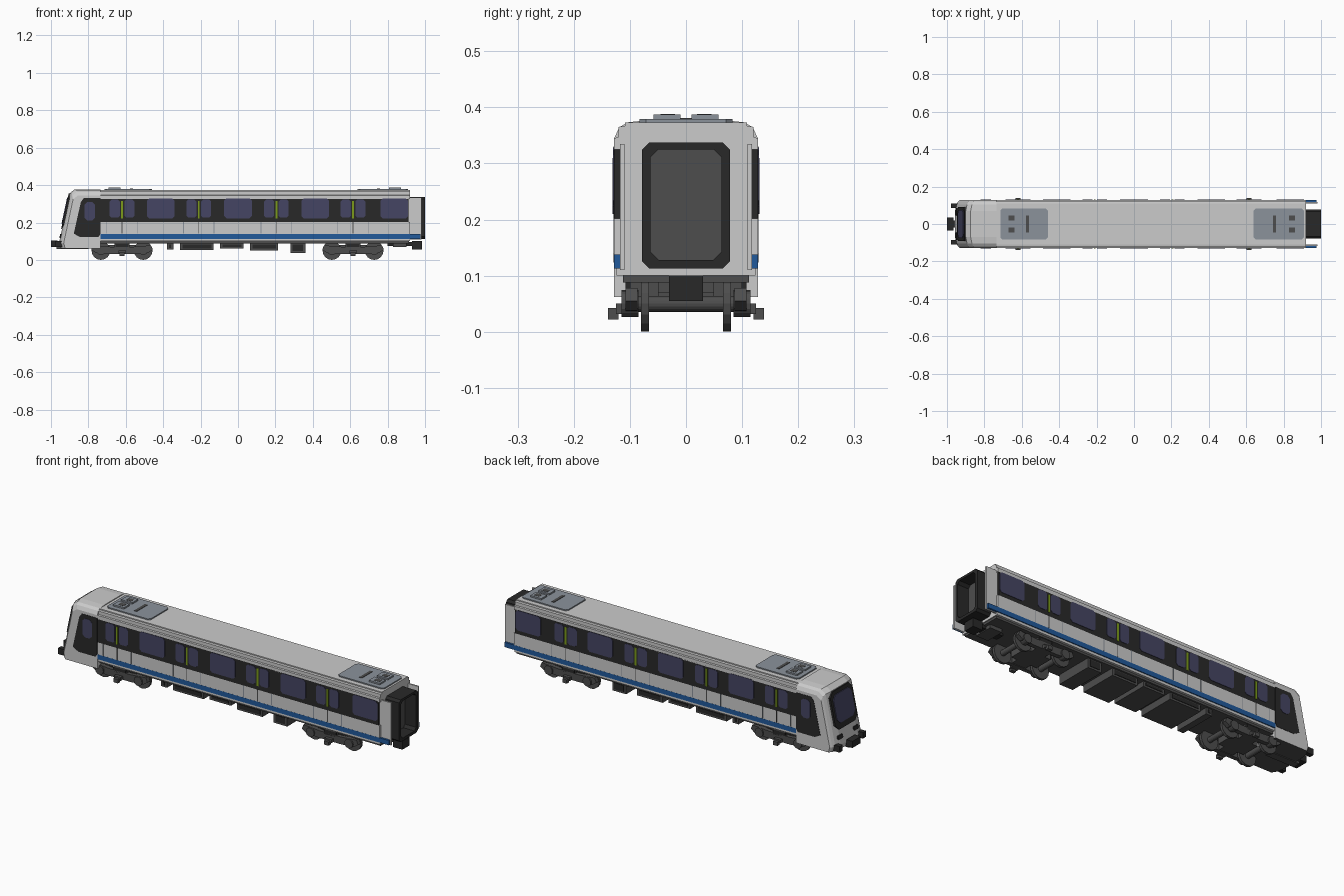
import bpy, bmesh, math

if "Cube" in bpy.data.objects:
    bpy.data.objects.remove(bpy.data.objects["Cube"])


def material(name, rgb):
    m = bpy.data.materials.new(name)
    m.use_nodes = True
    m.diffuse_color = (*rgb, 1)
    m.node_tree.nodes["Principled BSDF"].inputs["Base Color"].default_value = (*rgb, 1)
    return m


WHITE = material("light grey paint", (0.60, 0.60, 0.60))
BLACK = material("black trim", (0.022, 0.022, 0.022))
DARK = material("underframe grey", (0.075, 0.075, 0.075))
GLASS = material("violet glass", (0.06, 0.06, 0.125))
BLUE = material("blue stripe", (0.015, 0.10, 0.33))
GREEN = material("green door edge", (0.20, 0.33, 0.01))
STEEL = material("blue grey metal", (0.26, 0.29, 0.33))


def finish(name, bm, mat):
    bmesh.ops.recalc_face_normals(bm, faces=bm.faces)
    me = bpy.data.meshes.new(name)
    bm.to_mesh(me)
    bm.free()
    me.materials.append(mat)
    ob = bpy.data.objects.new(name, me)
    bpy.context.collection.objects.link(ob)
    return ob


def loft(name, sections, mat):
    """Skin a closed solid through rings with equal point counts."""
    bm = bmesh.new()
    rings = [[bm.verts.new(p) for p in s] for s in sections]
    n = len(rings[0])
    for a, b in zip(rings, rings[1:]):
        for i in range(n):
            j = (i + 1) % n
            bm.faces.new((a[i], a[j], b[j], b[i]))
    bm.faces.new(rings[0])
    bm.faces.new(rings[-1])
    return finish(name, bm, mat)


def box(name, x, y, z, mat):
    ring = [(x[0], z[0]), (x[1], z[0]), (x[1], z[1]), (x[0], z[1])]
    return loft(name, [[(px, py, pz) for px, pz in ring] for py in y], mat)


def side_prism(name, pts, y, mat):
    return loft(name, [[(px, py, pz) for px, pz in pts] for py in y], mat)


def chamfered(a0, a1, b0, b1, c):
    return [(a0 + c, b0), (a1 - c, b0), (a1, b0 + c), (a1, b1 - c),
            (a1 - c, b1), (a0 + c, b1), (a0, b1 - c), (a0, b0 + c)]


def pair(y0, y1):
    """The same depth range on the left (+y) and right (-y) flanks."""
    return (("back", (y0, y1)), ("front", (-y0, -y1)))


# Body shell and stepped roof
REAR, CAB = 0.92, -0.735
box("body_core", (CAB, REAR), (-0.118, 0.118), (0.10, 0.365), WHITE)
roof = [(0.128, 0.325), (0.128, 0.345), (0.12, 0.347), (0.12, 0.365), (0.109, 0.367), (0.109, 0.373)]
roof = roof + [(-y, z) for y, z in reversed(roof)]
loft("roof", [[(x, y, z) for y, z in roof] for x in (CAB, REAR)], WHITE)
box("floor_pan", (-0.74, 0.915), (-0.112, 0.112), (0.088, 0.10), DARK)

# Flank panels, window belt, stripe, doors
DOORS = (-0.62, -0.21, 0.205, 0.615)
WINDOWS = (-0.413, 0.0, 0.413, 0.835)
for side, y in pair(0.11, 0.128):
    s = 1 if y[0] > 0 else -1
    box("lower_panel_" + side, (CAB, REAR), y, (0.135, 0.202), WHITE)
    box("sill_" + side, (CAB, REAR), (s * 0.11, s * 0.124), (0.10, 0.115), WHITE)
    box("blue_stripe_" + side, (CAB, 0.975), (s * 0.118, s * 0.1285), (0.113, 0.138), BLUE)
    box("window_belt_" + side, (CAB, 0.912), y, (0.202, 0.33), BLACK)
    box("end_wing_" + side, (0.91, 0.98), (s * 0.110, s * 0.118), (0.11, 0.335), WHITE)
    pane = (s * 0.127, s * 0.130)
    for i, x in enumerate(WINDOWS):
        side_prism(f"window_{i}_{side}", chamfered(x - 0.074, x + 0.074, 0.222, 0.328, 0.012), pane, GLASS)
    for i, x in enumerate(DOORS):
        for k, (a, b) in enumerate(((-0.066, -0.012), (0.012, 0.066))):
            side_prism(f"door_window_{i}_{k}_{side}",
                       chamfered(x + a, x + b, 0.226, 0.322, 0.010), pane, GLASS)
        box(f"door_edge_{i}_{side}", (x - 0.005, x + 0.005), pane, (0.222, 0.315), GREEN)
        for k, dx in enumerate((-0.082, 0.0, 0.082)):
            box(f"door_seam_{i}_{k}_{side}", (x + dx - 0.002, x + dx + 0.002),
                (s * 0.127, s * 0.129), (0.14, 0.202), STEEL if dx else DARK)

# Cab, lofted across its width so the nose corners fall back
half = [(0.128, 0.025, 0.345), (0.119, 0.016, 0.364), (0.105, 0.008, 0.373), (0.07, 0.0, 0.377)]
stations = [(-y, d, t) for y, d, t in half] + [(y, d, t) for y, d, t in reversed(half)]


def nose(z):
    return -0.957 + (z - 0.09) * 0.215


def cab_ring(y, d, t):
    return [(CAB, y, 0.062), (CAB, y, t), (nose(t) + d + 0.022, y, t), (nose(t - 0.02) + d, y, t - 0.02),
            (nose(0.09) + d, y, 0.09), (nose(0.09) + d + 0.008, y, 0.062)]


cab = loft("cab", [cab_ring(*st) for st in stations], WHITE)
cab.data.materials.append(DARK)
for p in cab.data.polygons:
    if p.normal.z < -0.9:
        p.material_index = 1

# Cab side glazing
for side, y in pair(0.12, 0.1295):
    s = 1 if y[0] > 0 else -1
    side_prism("cab_side_trim_" + side, [(-0.878, 0.14), (-0.845, 0.123), (-0.745, 0.123), (-0.735, 0.14),
                                         (-0.735, 0.33), (-0.825, 0.33), (-0.84, 0.31)], y, BLACK)
    side_prism("cab_side_window_" + side, chamfered(-0.82, -0.765, 0.21, 0.31, 0.014),
               (s * 0.127, s * 0.131), GLASS)


def nose_plate(name, pts, lift, mat):
    """Thin plate lying on the sloping front face."""
    return loft(name, [[(nose(z) - o, y, z) for y, z in pts] for o in (-0.01, lift)], mat)


# Windscreen and lamps
nose_plate("windscreen_frame", chamfered(-0.092, 0.092, 0.165, 0.354, 0.025), 0.005, BLACK)
nose_plate("windscreen", chamfered(-0.075, 0.075, 0.195, 0.335, 0.022), 0.009, GLASS)
for side, s in (("back", 1), ("front", -1)):
    nose_plate("lamp_" + side, chamfered(s * 0.065 - 0.02, s * 0.065 + 0.02, 0.118, 0.138, 0.004), 0.004, BLACK)
    box("nose_buffer_" + side, (-0.978, -0.93), (s * 0.085, s * 0.11), (0.068, 0.10), BLACK)

# Couplers
box("front_coupler_head", (-1.0, -0.965), (-0.035, 0.035), (0.07, 0.105), BLACK)
box("front_coupler_shank", (-0.97, -0.80), (-0.02, 0.02), (0.058, 0.09), DARK)
box("rear_coupler_shank", (0.80, 0.96), (-0.022, 0.022), (0.075, 0.095), BLACK)
box("rear_coupler_head", (0.93, 0.985), (-0.03, 0.03), (0.055, 0.10), BLACK)
box("rear_coupler_mount", (0.83, 0.90), (-0.05, 0.05), (0.07, 0.10), DARK)

# Gangway: tube with a recessed grey inner face
bm = bmesh.new()
outer = chamfered(-0.078, 0.078, 0.113, 0.337, 0.012)
inner = chamfered(-0.063, 0.063, 0.128, 0.325, 0.014)
rings = [[bm.verts.new((x, y, z)) for y, z in r]
         for x, r in ((0.90, outer), (1.0, outer), (1.0, inner), (0.935, inner))]
for a, b in zip(rings, rings[1:]):
    for i in range(8):
        bm.faces.new((a[i], a[(i + 1) % 8], b[(i + 1) % 8], b[i]))
bm.faces.new(rings[-1])
gangway = finish("gangway", bm, BLACK)
gangway.data.materials.append(DARK)
gangway.data.polygons[len(gangway.data.polygons) - 1].material_index = 1

# Rooftop cooling units
for name, x0, x1, cx, slot in (("front", -0.715, -0.46, -0.66, -0.57), ("rear", 0.64, 0.91, 0.84, 0.75)):
    lid = chamfered(x0, x1, -0.083, 0.083, 0.012)
    loft("roof_unit_" + name, [[(x, y, z) for x, y in lid] for z in (0.36, 0.379)], STEEL)
    box("roof_slot_" + name, (slot - 0.008, slot + 0.008), (-0.045, 0.045), (0.375, 0.381), DARK)
    for k, s in enumerate((1, -1)):
        box(f"roof_fan_{name}_{k}", (cx - 0.032, cx + 0.032), (s * 0.01, s * 0.058), (0.375, 0.387), STEEL)
        box(f"roof_grille_{name}_{k}", (cx - 0.012, cx + 0.02), (s * 0.02, s * 0.045), (0.385, 0.388), DARK)


def cylinder(name, x, y, z, r, depth, mat):
    ring = [(x + r * math.cos(a * math.pi / 8), z + r * math.sin(a * math.pi / 8)) for a in range(16)]
    return side_prism(name, ring, (y - depth / 2, y + depth / 2), mat)


# Bogies
for name, bx in (("front", -0.62), ("rear", 0.615)):
    box("bogie_bolster_" + name, (bx - 0.04, bx + 0.04), (-0.10, 0.10), (0.035, 0.09), DARK)
    for k, dx in enumerate((-0.113, 0.113)):
        cylinder(f"axle_{name}_{k}", bx + dx, 0, 0.05, 0.014, 0.2, DARK)
        box(f"motor_{name}_{k}", (bx + dx * 0.45 - 0.025, bx + dx * 0.45 + 0.025), (-0.05, 0.05), (0.035, 0.08), DARK)
        for s in (1, -1):
            cylinder(f"wheel_{name}_{k}_{s}", bx + dx, s * 0.073, 0.05, 0.05, 0.014, DARK)
            cylinder(f"axle_box_{name}_{k}_{s}", bx + dx, s * 0.10, 0.05, 0.024, 0.03, DARK)
    for side, y in pair(0.086, 0.108):
        s = 1 if y[0] > 0 else -1
        side_prism(f"bogie_frame_{name}_{side}",
                   [(bx + px, pz) for px, pz in ((-0.165, 0.055), (-0.14, 0.038), (-0.07, 0.032), (0.07, 0.032),
                                                 (0.14, 0.038), (0.165, 0.055), (0.155, 0.078), (0.06, 0.07),
                                                 (-0.06, 0.07), (-0.155, 0.078))], y, DARK)
        box(f"air_spring_{name}_{side}", (bx - 0.035, bx + 0.035), y, (0.06, 0.10), BLACK)
        box(f"damper_arm_{name}_{side}", (bx - 0.02, bx + 0.02), (s * 0.10, s * 0.125), (0.032, 0.05), DARK)
        box(f"damper_foot_{name}_{side}", (bx - 0.013, bx + 0.013), (s * 0.12, s * 0.139), (0.022, 0.042), DARK)

# Underfloor equipment boxes
for i, (x0, x1, z) in enumerate(((-0.38, -0.345, 0.055), (-0.31, -0.13, 0.052), (-0.095, 0.03, 0.06),
                                 (0.065, 0.215, 0.05), (0.28, 0.36, 0.038))):
    box(f"equipment_box_{i}", (x0, x1), (-0.102, 0.102), (z, 0.092), DARK)
    box(f"equipment_lid_{i}", (x0 + 0.012, x1 - 0.012), (-0.105, 0.105), (z + 0.01, 0.082), BLACK)
